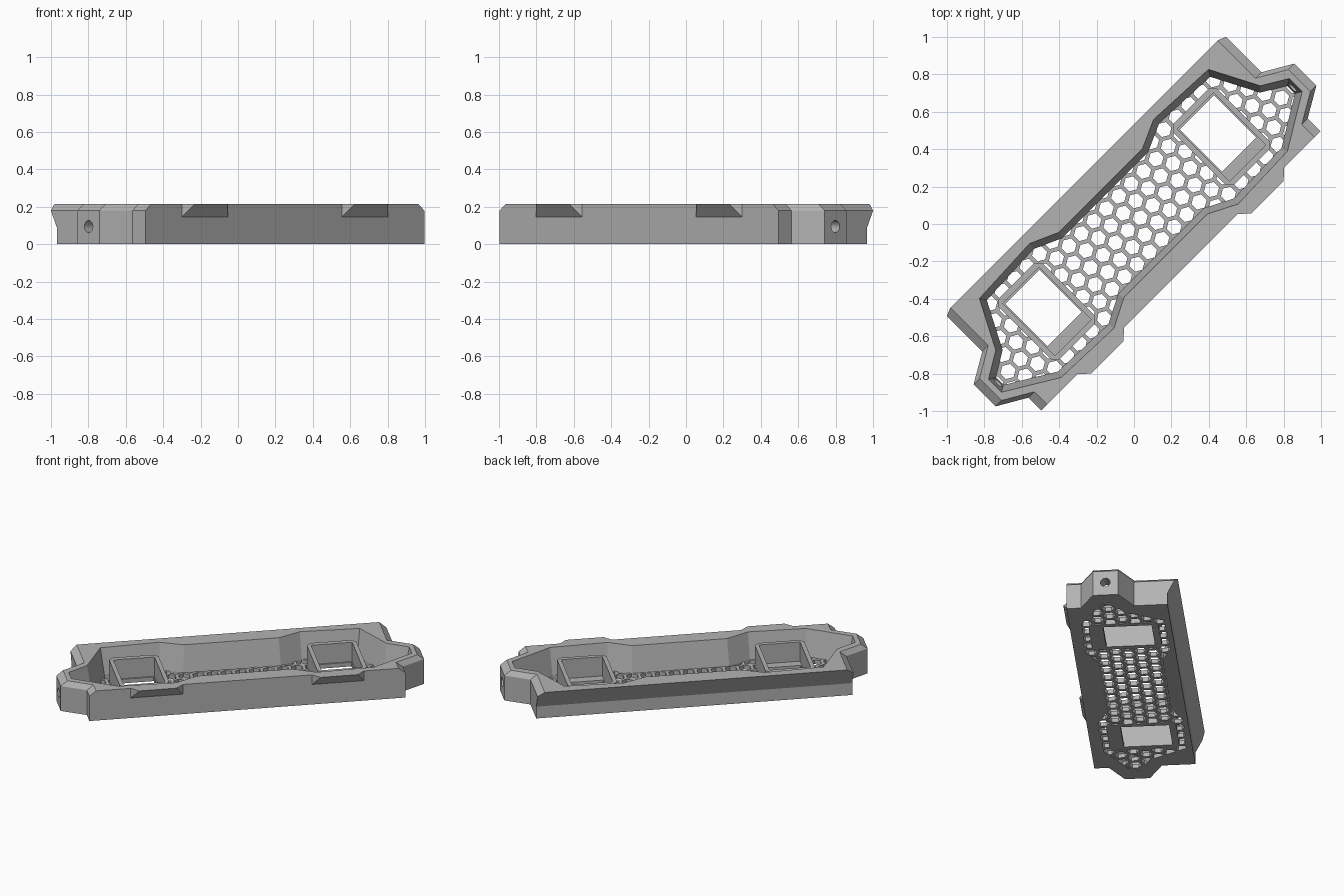
import bpy, bmesh, math
from mathutils import Matrix, Vector

if "Cube" in bpy.data.objects:
    bpy.data.objects.remove(bpy.data.objects["Cube"])

TURN = Matrix.Rotation(math.radians(45), 4, 'Z')   # tray lies diagonally
HEIGHT, FLOOR = 0.215, 0.03

grey = bpy.data.materials.new("grey plastic")
grey.use_nodes = True
grey.diffuse_color = (0.45, 0.45, 0.45, 1)
grey.node_tree.nodes["Principled BSDF"].inputs["Base Color"].default_value = (0.45, 0.45, 0.45, 1)


def mirrored(half):
    """Close an outline given for u > 0 by mirroring it in u."""
    return half + [(-u, v) for u, v in reversed(half)]


def inset(pts, d):
    """Offset a clockwise outline inward with mitred corners."""
    out = []
    for i, p in enumerate(pts):
        a, b, c = Vector(pts[i - 1]), Vector(p), Vector(pts[(i + 1) % len(pts)])
        n1, n2 = [Vector((e.y, -e.x)).normalized() for e in (b - a, c - b)]
        m = n1 + n2
        out.append(tuple(b + m * (2 * d / m.length_squared)))
    return out


def add_loft(bm, layers):
    """Stack outlines of equal length, given as (points, z) pairs."""
    rings = []
    for pts, z in layers:
        rings.append([bm.verts.new(q if len(q) == 3 else (*q, z)) for q in pts])
    for lo, hi in zip(rings, rings[1:]):
        for i in range(len(lo)):
            j = (i + 1) % len(lo)
            bm.faces.new((lo[i], lo[j], hi[j], hi[i]))
    bm.faces.new(rings[0])
    bm.faces.new(rings[-1])


def make(name, lofts):
    bm = bmesh.new()
    for layers in lofts:
        add_loft(bm, layers)
    bmesh.ops.recalc_face_normals(bm, faces=bm.faces)
    bm.transform(TURN)
    me = bpy.data.meshes.new(name)
    bm.to_mesh(me)
    bm.free()
    me.materials.append(grey)
    ob = bpy.data.objects.new(name, me)
    bpy.context.collection.objects.link(ob)
    return ob


def cut(ob, lofts):
    cutter = make("cutter", lofts)
    cutter.hide_render = True
    mod = ob.modifiers.new("cut", 'BOOLEAN')
    mod.operation, mod.solver, mod.object = 'DIFFERENCE', 'EXACT', cutter
    bpy.context.view_layer.objects.active = ob
    bpy.ops.object.modifier_apply(modifier=mod.name)
    bpy.data.objects.remove(cutter)


def prism(pts, z0, z1):
    return [(pts, z0), (pts, z1)]


def rect(u0, u1, v0, v1, c=0.0):
    """Rectangle, with chamfered corners when c > 0."""
    if not c:
        return [(u0, v0), (u1, v0), (u1, v1), (u0, v1)]
    return [(u0 + c, v0), (u1 - c, v0), (u1, v0 + c), (u1, v1 - c),
            (u1 - c, v1), (u0 + c, v1), (u0, v1 - c), (u0, v0 + c)]


# Outer shell: overhanging back edge, end tabs, bevelled ends
def outline(back, end):
    return mirrored([(1.055 - end, back), (1.055 - end, 0.092), (1.213 - end, 0),
                     (1.213 - end, -0.166), (1.055 - end, -0.258), (1.055 - end, -0.354)])


shell = make("tray_shell", [[(outline(0.313, 0), 0), (outline(0.313, 0), 0.086),
                             (outline(0.36, 0), 0.18), (outline(0.378, 0.045), HEIGHT)]])

# Cavity with waisted middle and sloping walls
rim = mirrored([(0.317, 0.253), (0.469, 0.321), (0.866, 0.303), (1.0, 0.045),
                (1.137, -0.037), (1.137, -0.135), (0.855, -0.305),
                (0.469, -0.318), (0.317, -0.24)])
base = inset(rim, 0.035)
cut(shell, [[(base, -0.02), (base, FLOOR), (rim, HEIGHT), (rim, HEIGHT + 0.02)]])

# Screw holes through the end tabs
for s in (-1, 1):
    ring = [(0.032 * math.cos(k * math.tau / 24), 0.032 * math.sin(k * math.tau / 24))
            for k in range(24)]
    cut(shell, [[([(s * u, v - 0.083, z + 0.095) for v, z in ring], 0) for u in (1.03, 1.3)]])

# Floor grille: hexagonal holes, clipped by the cavity edge
floor = make("grille_floor", [prism(base, 0, FLOOR)])
step, radius = 0.094, 0.042
hexes = []
for row in range(-4, 5):
    for col in range(-13, 14):
        u, v = (col + 0.5 * (row % 2) + 0.5) * step, row * step * 0.866
        if abs(u) < 1.16 and abs(v) < 0.34:
            hexes.append(prism([(u + radius * math.cos(math.radians(60 * k + 30)),
                                 v + radius * math.sin(math.radians(60 * k + 30)))
                                for k in range(6)], -0.02, FLOOR + 0.02))
cut(floor, hexes)
for s in (-1, 1):
    cut(floor, [prism(rect(s * 0.66 - 0.15, s * 0.66 + 0.15, -0.215, 0.215), -0.03, 0.05)])

for s, side in ((-1, "right"), (1, "left")):
    # Raised window frame with a ledge along its front side
    m = s * 0.66
    frame = make(side + "_window_frame", [prism(rect(m - 0.165, m + 0.165, -0.23, 0.23, 0.03), 0, 0.17)])
    cut(frame, [prism(rect(m - 0.137, m + 0.137, -0.2, 0.195), FLOOR, 0.3)])
    cut(frame, [prism(rect(m - 0.13, m + 0.13, -0.136, 0.185), -0.02, 0.1)])

    # Wedge catch on the front wall
    c = s * 0.605
    wall, lip = -0.354, -0.403
    make(side + "_front_catch", [[
        ([(c - 0.174, wall, HEIGHT), (c - 0.124, lip, HEIGHT), (c - 0.174, wall, 0.145)], 0),
        ([(c + 0.174, wall, HEIGHT), (c + 0.124, lip, HEIGHT), (c + 0.174, wall, 0.145)], 0)]])
